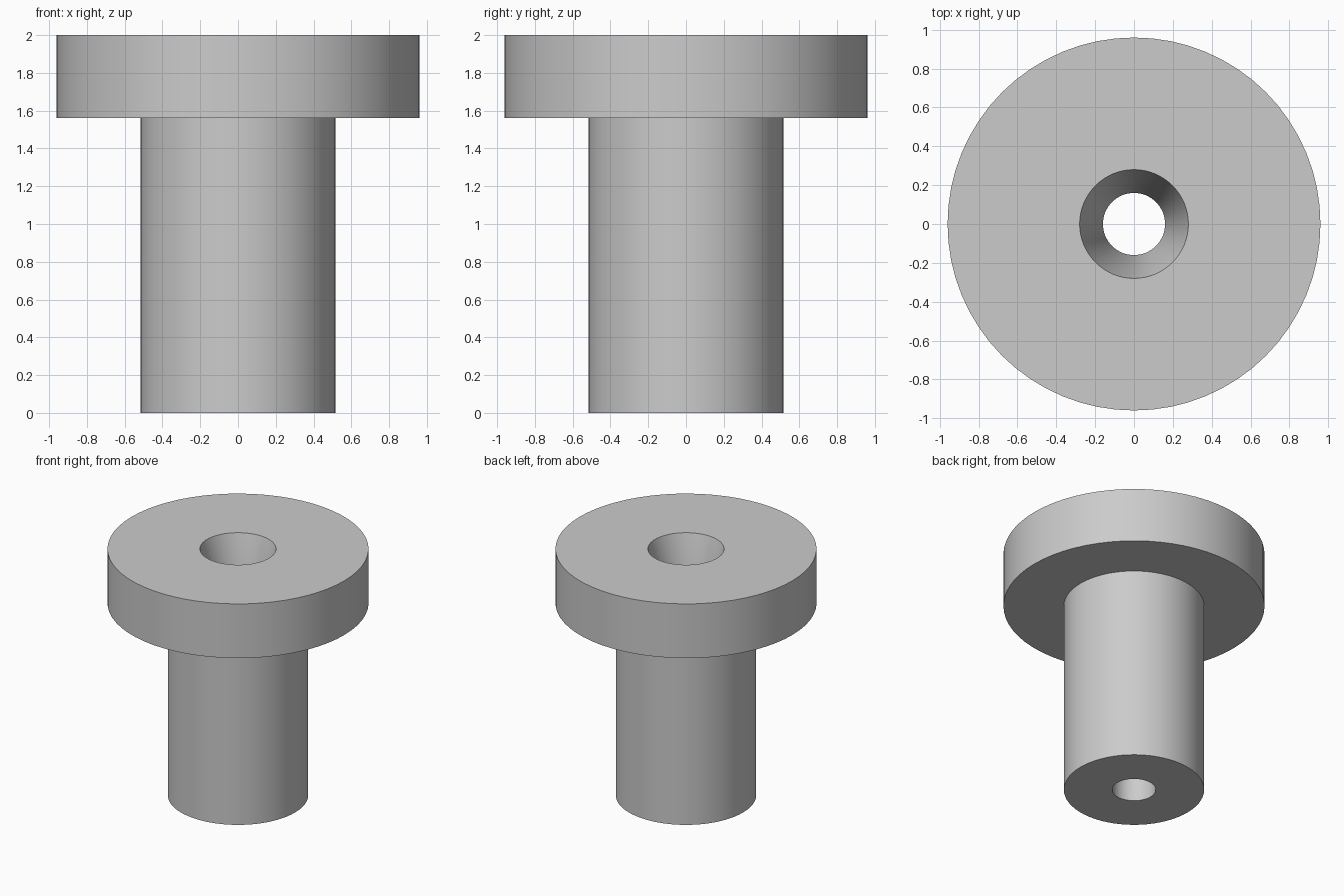
import bpy
import bmesh
import math

cube = bpy.data.objects.get("Cube")
if cube:
    bpy.data.objects.remove(cube, do_unlink=True)

SEGMENTS = 64
HEIGHT, HEAD_BOTTOM = 2.0, 1.56
HEAD_R, SHAFT_R = 0.96, 0.516
MOUTH_R, BORE_R = 0.28, 0.16

# Plain grey metal
grey = bpy.data.materials.new("plain grey")
grey.use_nodes = True
colour = (0.6, 0.6, 0.6, 1.0)
grey.diffuse_color = colour
grey.node_tree.nodes["Principled BSDF"].inputs["Base Color"].default_value = colour


def lathe(name, profile, material):
    """Revolve a closed (radius, height) profile around the z axis."""
    bm = bmesh.new()
    rings = []
    for r, z in profile:
        ring = []
        for i in range(SEGMENTS):
            a = math.tau * i / SEGMENTS
            ring.append(bm.verts.new((r * math.cos(a), r * math.sin(a), z)))
        rings.append(ring)
    for lower, upper in zip(rings, rings[1:] + rings[:1]):
        for i in range(SEGMENTS):
            j = (i + 1) % SEGMENTS
            bm.faces.new((lower[i], lower[j], upper[j], upper[i]))
    bmesh.ops.recalc_face_normals(bm, faces=bm.faces)
    mesh = bpy.data.meshes.new(name)
    bm.to_mesh(mesh)
    bm.free()
    mesh.materials.append(material)
    obj = bpy.data.objects.new(name, mesh)
    bpy.context.collection.objects.link(obj)
    return obj


# Flanged bushing: shaft, wide head, tapered mouth and straight through bore
bushing = lathe("flanged_bushing", [
    (BORE_R, 0),
    (SHAFT_R, 0),
    (SHAFT_R, HEAD_BOTTOM),
    (HEAD_R, HEAD_BOTTOM),
    (HEAD_R, HEIGHT),
    (MOUTH_R, HEIGHT),
    (BORE_R, HEAD_BOTTOM),
], grey)

# Smooth walls with crisp rims
bpy.ops.object.select_all(action="DESELECT")
bushing.select_set(True)
bpy.context.view_layer.objects.active = bushing
bpy.ops.object.shade_smooth_by_angle(angle=math.radians(30))
